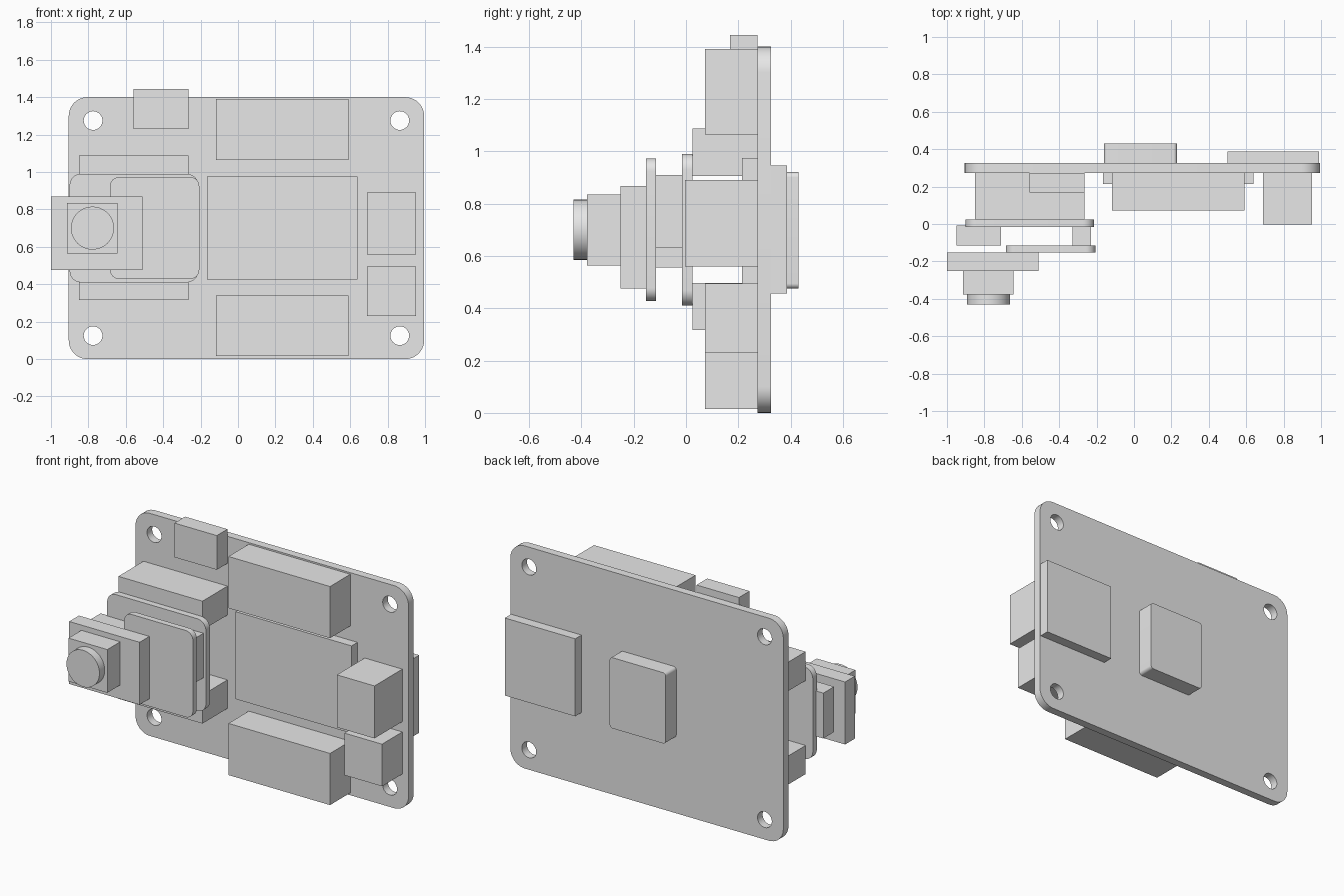
import bpy, bmesh, math
from mathutils import Matrix

cube = bpy.data.objects.get("Cube")
if cube:
    bpy.data.objects.remove(cube, do_unlink=True)

GREY = (0.8, 0.8, 0.8, 1.0)
grey = bpy.data.materials.new("plain grey")
grey.use_nodes = True
grey.diffuse_color = GREY
grey.node_tree.nodes["Principled BSDF"].inputs["Base Color"].default_value = GREY


def finish(name, bm, smooth=False):
    bmesh.ops.recalc_face_normals(bm, faces=bm.faces)
    mesh = bpy.data.meshes.new(name)
    bm.to_mesh(mesh)
    bm.free()
    mesh.materials.clear()
    mesh.materials.append(grey)
    obj = bpy.data.objects.new(name, mesh)
    bpy.context.collection.objects.link(obj)
    for poly in mesh.polygons:
        poly.use_smooth = False
        poly.material_index = 0
    if smooth:
        bpy.ops.object.select_all(action='DESELECT')
        obj.select_set(True)
        bpy.context.view_layer.objects.active = obj
        bpy.ops.object.shade_smooth_by_angle(angle=math.radians(35))
    return obj


def box(name, x, y, z):
    """Box given as (min, max) ranges."""
    bm = bmesh.new()
    size = [r[1] - r[0] for r in (x, y, z)]
    mid = [(r[1] + r[0]) / 2 for r in (x, y, z)]
    bmesh.ops.create_cube(bm, size=1, matrix=Matrix.Translation(mid) @ Matrix.Diagonal((*size, 1)))
    return finish(name, bm)


def arc(cx, cz, r, start, end, steps):
    return [(cx + r * math.cos(math.radians(start + (end - start) * i / steps)),
             cz + r * math.sin(math.radians(start + (end - start) * i / steps)))
            for i in range(steps + 1)]


def plate(name, x, y, z, r, holes=(), hole_r=0.05):
    """Upright plate with rounded corners and optional round holes."""
    corners = [(x[1] - r, z[1] - r), (x[0] + r, z[1] - r),
               (x[0] + r, z[0] + r), (x[1] - r, z[0] + r)]
    loops = [[p for i, c in enumerate(corners) for p in arc(*c, r, 90 * i, 90 * i + 90, 10)]]
    loops += [arc(*h, hole_r, 0, 360, 32)[:-1] for h in holes]
    curve = bpy.data.curves.new(name, 'CURVE')
    curve.dimensions = '2D'
    curve.fill_mode = 'BOTH'
    curve.extrude = (y[1] - y[0]) / 2
    for loop in loops:
        spline = curve.splines.new('POLY')
        spline.points.add(len(loop) - 1)
        spline.use_cyclic_u = True
        for point, (px, pz) in zip(spline.points, loop):
            point.co = (px, pz, 0, 1)
    temp = bpy.data.objects.new(name + " outline", curve)
    mesh = bpy.data.meshes.new_from_object(temp)
    bm = bmesh.new()
    bm.from_mesh(mesh)
    bpy.data.objects.remove(temp)
    bpy.data.meshes.remove(mesh)
    bpy.data.curves.remove(curve)
    bmesh.ops.remove_doubles(bm, verts=bm.verts, dist=0.0001)
    stand = Matrix.Translation((0, (y[0] + y[1]) / 2, 0)) @ Matrix.Rotation(math.pi / 2, 4, 'X')
    bmesh.ops.transform(bm, matrix=stand, verts=bm.verts)
    return finish(name, bm, True)


# Main circuit board with mounting holes
FRONT, BACK = 0.274, 0.325
mounts = [(x, z) for x in (-0.775, 0.865) for z in (0.125, 1.275)]
plate("main_board", (-0.905, 0.995), (FRONT, BACK), (0, 1.4), 0.1, mounts)

# Parts on the front of the board
box("top_socket", (-0.56, -0.265), (0.168, FRONT), (1.23, 1.445))
box("upper_header", (-0.117, 0.59), (0.072, FRONT), (1.065, 1.39))
box("lower_header", (-0.117, 0.59), (0.072, FRONT), (0.015, 0.34))
box("main_chip", (-0.167, 0.64), (0.215, FRONT), (0.425, 0.975))
box("tall_port", (0.69, 0.952), (-0.003, FRONT), (0.56, 0.89))
box("short_port", (0.69, 0.952), (0.072, FRONT), (0.23, 0.495))
box("upper_connector", (-0.85, -0.265), (0.025, FRONT), (0.905, 1.087))
box("lower_connector", (-0.85, -0.265), (0.025, FRONT), (0.317, 0.497))

# Parts on the back of the board
box("back_card_slot", (0.5, 0.99), (BACK, 0.387), (0.457, 0.945))
plate("back_chip", (-0.16, 0.23), (BACK, 0.43), (0.475, 0.92), 0.02)

# Camera stack
plate("camera_rear_plate", (-0.9, -0.213), (-0.015, 0.025), (0.41, 0.99), 0.06)
box("left_spacer", (-0.33, -0.23), (-0.115, -0.015), (0.63, 0.91))
box("right_spacer", (-0.95, -0.71), (-0.115, -0.008), (0.555, 0.84))
plate("camera_front_plate", (-0.685, -0.207), (-0.153, -0.115), (0.428, 0.973), 0.05)
box("lens_base", (-1.0, -0.51), (-0.25, -0.153), (0.475, 0.868))
box("lens_housing", (-0.915, -0.645), (-0.378, -0.25), (0.563, 0.835))
bm = bmesh.new()
bmesh.ops.create_cone(bm, cap_ends=True, segments=48, radius1=0.115, radius2=0.115, depth=0.052,
                      matrix=Matrix.Translation((-0.778, -0.404, 0.7)) @ Matrix.Rotation(math.pi / 2, 4, 'X'))
finish("lens", bm, True)
